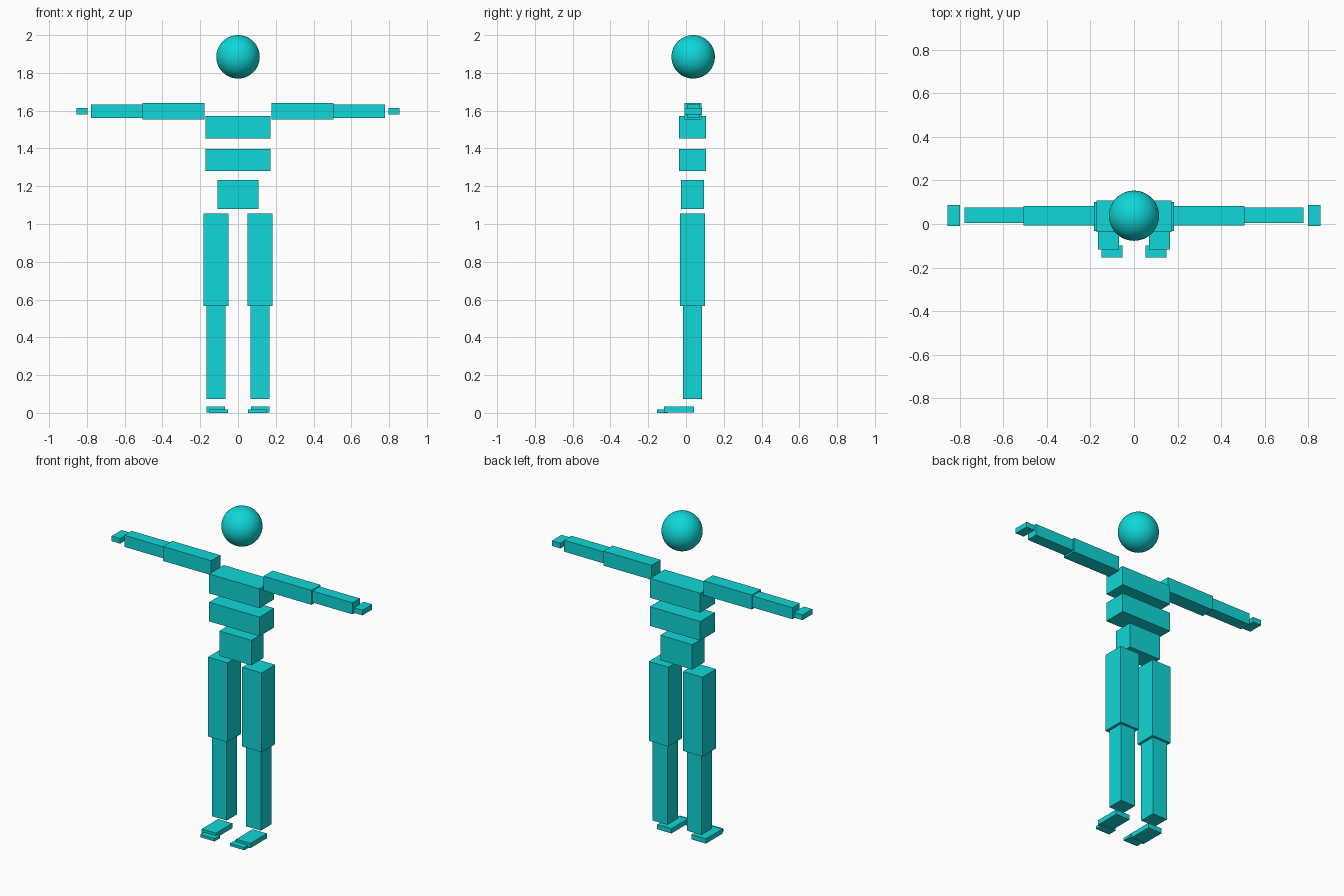
import bpy
import bmesh
from mathutils import Vector

cube = bpy.data.objects.get("Cube")
if cube:
    bpy.data.objects.remove(cube, do_unlink=True)

# Single cyan colour
CYAN = (0.005, 0.68, 0.69, 1.0)
cyan = bpy.data.materials.new("cyan")
cyan.use_nodes = True
cyan.diffuse_color = CYAN
cyan.node_tree.nodes["Principled BSDF"].inputs["Base Color"].default_value = CYAN


def box(name, x, y, z):
    """Box spanning the given (low, high) range on each axis."""
    bm = bmesh.new()
    bmesh.ops.create_cube(bm, size=1)
    for v in bm.verts:
        v.co = Vector([(lo + hi) / 2 + c * (hi - lo)
                       for c, (lo, hi) in zip(v.co, (x, y, z))])
    mesh = bpy.data.meshes.new(name)
    bm.to_mesh(mesh)
    bm.free()
    mesh.materials.append(cyan)
    obj = bpy.data.objects.new(name, mesh)
    bpy.context.collection.objects.link(obj)


def pair(name, x, y, z):
    """Matching boxes on the left (+x) and right (-x)."""
    box("left_" + name, x, y, z)
    box("right_" + name, (-x[1], -x[0]), y, z)


# Head
bpy.ops.mesh.primitive_uv_sphere_add(segments=48, ring_count=24, radius=0.115,
                                     location=(0, 0.038, 1.885))
head = bpy.context.object
head.name = "head"
head.data.materials.append(cyan)
bpy.ops.object.shade_smooth()

# Torso
box("chest", (-0.172, 0.172), (-0.036, 0.107), (1.453, 1.572))
box("abdomen", (-0.172, 0.172), (-0.036, 0.107), (1.28, 1.398))
box("pelvis", (-0.109, 0.109), (-0.026, 0.095), (1.08, 1.234))

# Arms
pair("upper_arm", (0.178, 0.506), (-0.007, 0.082), (1.552, 1.641))
pair("forearm", (0.506, 0.778), (0.004, 0.075), (1.562, 1.633))
pair("hand", (0.797, 0.855), (-0.009, 0.086), (1.581, 1.613))

# Legs
pair("thigh", (0.05, 0.183), (-0.031, 0.101), (0.566, 1.055))
pair("shin", (0.066, 0.167), (-0.016, 0.086), (0.073, 0.566))

# Feet
pair("foot", (0.069, 0.166), (-0.117, 0.043), (0.003, 0.033))
pair("toes", (0.053, 0.15), (-0.153, -0.098), (0.0, 0.017))
